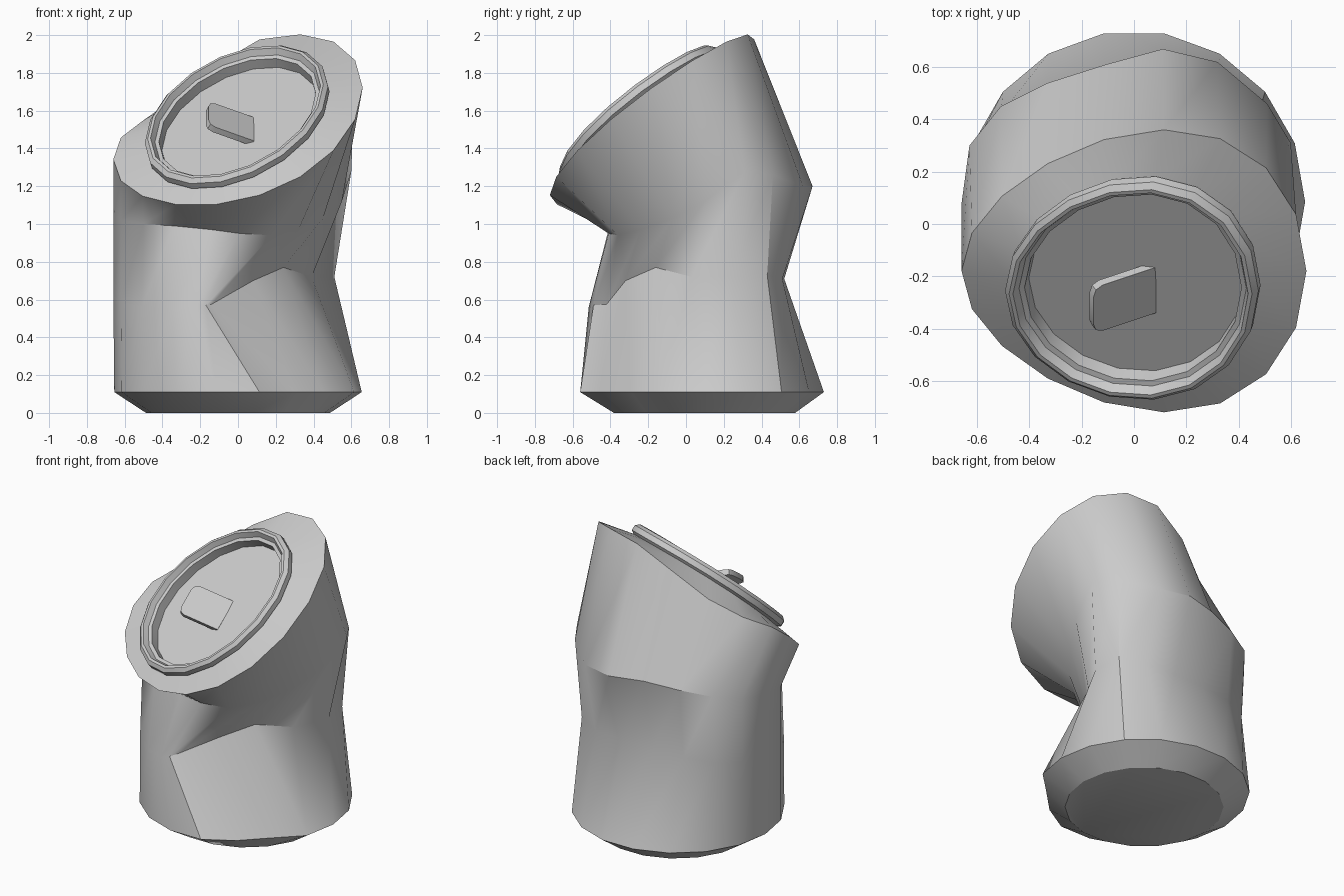
import bpy, bmesh
from math import sin, cos, radians
from mathutils import Vector

if "Cube" in bpy.data.objects:
    bpy.data.objects.remove(bpy.data.objects["Cube"])

N = 18
ANG = [radians(360 / N * k) for k in range(N)]


def finish(bm, name, angle=33):
    bmesh.ops.recalc_face_normals(bm, faces=bm.faces)
    me = bpy.data.meshes.new(name)
    bm.to_mesh(me)
    bm.free()
    ob = bpy.data.objects.new(name, me)
    bpy.context.collection.objects.link(ob)
    bpy.ops.object.select_all(action='DESELECT')
    ob.select_set(True)
    bpy.context.view_layer.objects.active = ob
    bpy.ops.object.shade_smooth_by_angle(angle=radians(angle))
    return ob


def loft(rings, name, cap_first=False, cap_last=False):
    bm = bmesh.new()
    loops = [[bm.verts.new(p) for p in r] for r in rings]
    for a, b in zip(loops, loops[1:]):
        for i in range(N):
            j = (i + 1) % N
            bm.faces.new((a[i], a[j], b[j], b[i]))
    if cap_first:
        bm.faces.new(loops[0][::-1])
    if cap_last:
        bm.faces.new(loops[-1])
    return finish(bm, name)


def flat_ring(r, y, z):
    return [(r * cos(a), y + r * sin(a), z) for a in ANG]


# base rim, dented a little at the front right
base_rim = flat_ring(.655, .085, .11)
base_rim[15] = (.30, -.45, .11)
base_rim[16] = (.455, -.295, .11)

# crushed rings, one point per 20 degrees starting at +x
waist = [(.39, .03, .72), (.51, .24, .72), (.48, .43, .73), (.32, .51, .71),
         (.11, .52, .71), (-.11, .52, .71), (-.33, .50, .70), (-.51, .42, .68),
         (-.62, .28, .65), (-.66, .08, .62), (-.62, -.13, .58), (-.51, -.32, .56),
         (-.35, -.46, .56), (-.22, -.515, .56), (-.17, -.49, .57), (-.14, -.42, .575),
         (.08, -.32, .70), (.24, -.16, .77)]
shoulder = [(.55, .10, 1.12), (.60, .31, 1.28), (.51, .46, 1.26), (.32, .62, 1.20),
            (.11, .67, 1.20), (-.11, .61, 1.20), (-.33, .54, 1.17), (-.51, .45, 1.14),
            (-.63, .30, 1.10), (-.66, .08, 1.05), (-.62, -.13, 1.02), (-.50, -.31, 1.0),
            (-.34, -.40, .99), (-.14, -.41, .97), (.01, -.41, .95), (.18, -.36, .94),
            (.32, -.24, .97), (.45, -.07, 1.03)]

# tilted top rim, sagging at the back left
top_rim = [Vector((.66 * cos(a),
                   -.18 + sin(a) * (.53 + .11 * cos(a)),
                   1.532 + .19 * cos(a) + .41 * sin(a) + .025 * sin(2 * a))) for a in ANG]
for k, drop in ((5, .05), (6, .10), (7, .08), (8, .02)):
    top_rim[k].z -= drop

# can body: base chamfer, dented wall, up to the top rim
loft([flat_ring(.487, .098, 0), base_rim, waist, shoulder, top_rim],
     "can_body", cap_first=True)

# lid: sloped shoulder, raised lip and sunken panel on the tilted plane
n = Vector((-.27, -.70, .87)).normalized()
origin = Vector((.009, -.21, 1.522))


def lid_ring(r, h):
    return [origin + h * n + r * Vector((cos(a), .86 * sin(a) * (1 + .08 * cos(a)),
                                         .31 * cos(a) + .69 * sin(a))) for a in ANG]


lip_profile = [(.465, .025), (.485, .04), (.485, .075), (.465, .095), (.45, .095),
               (.435, .06), (.415, .055), (.413, -.005)]
loft([top_rim] + [lid_ring(r, h) for r, h in lip_profile], "lid", cap_last=True)

# pull tab: plate hinged on the right, rounded on its free edge
hinge = Vector((.085, -.165, 1.565))
across = Vector((0, -.175, -.125))
along = Vector((-.24, -.08, .085))
outline = [(0, 0), (0, 1), (.85, 1), (.96, .94), (1, .8), (1, .2), (.96, .06), (.85, 0)]
down = along.cross(across).normalized() * .035
if down.z > 0:
    down = -down
bm = bmesh.new()
upper = [bm.verts.new(hinge + s * along + t * across) for s, t in outline]
lower = [bm.verts.new(p.co + down) for p in upper]
bm.faces.new(upper)
bm.faces.new(lower[::-1])
for i in range(len(outline)):
    j = (i + 1) % len(outline)
    bm.faces.new((upper[i], upper[j], lower[j], lower[i]))
finish(bm, "pull_tab")
